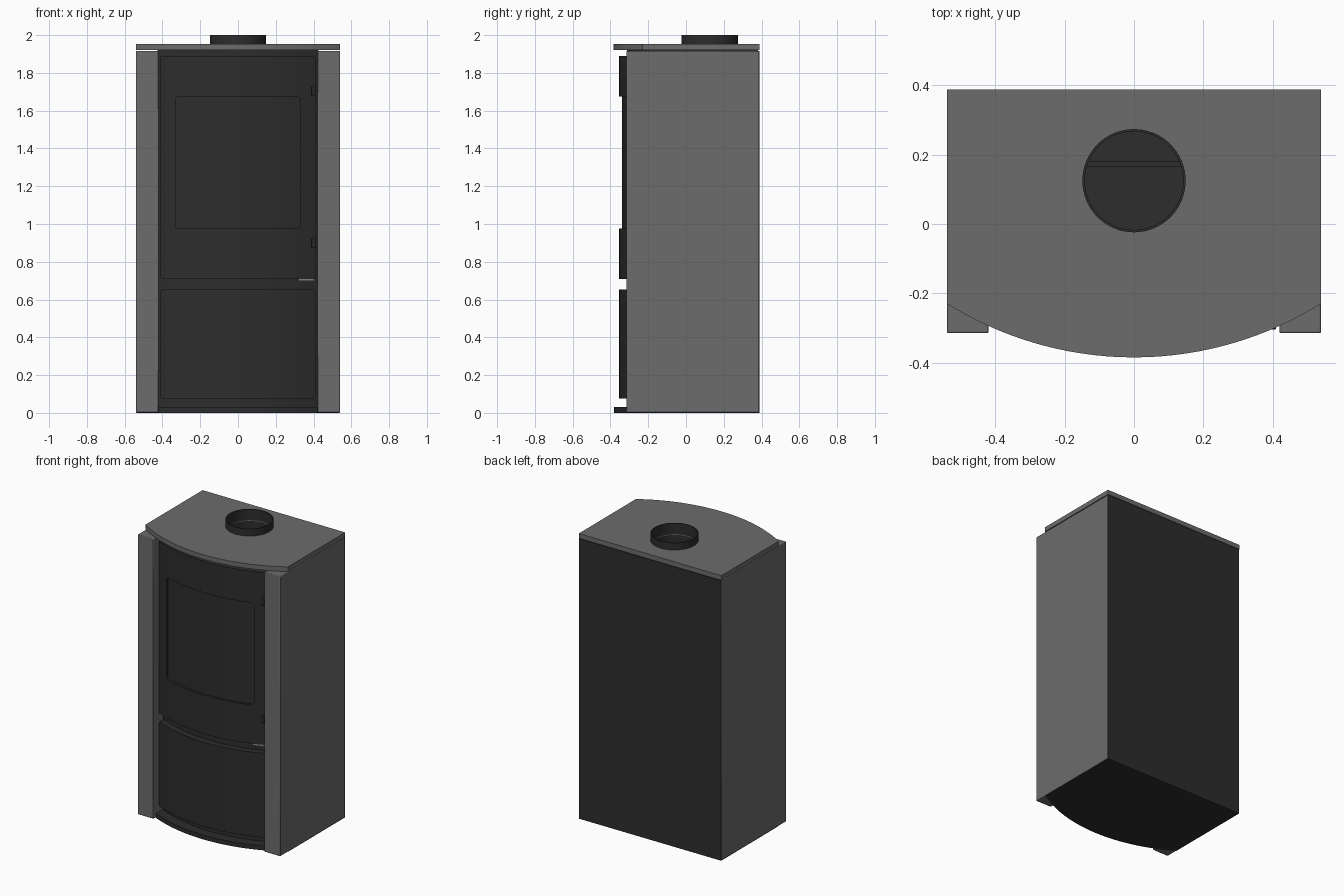
import bpy, bmesh, math

if "Cube" in bpy.data.objects:
    bpy.data.objects.remove(bpy.data.objects["Cube"])

ARC_Y = 0.633   # centre of the shared front curve


def material(name, v):
    m = bpy.data.materials.new(name)
    m.diffuse_color = (v, v, v, 1)
    m.use_nodes = True
    m.node_tree.nodes["Principled BSDF"].inputs["Base Color"].default_value = m.diffuse_color
    return m


GREY = material("grey steel", 0.15)
DARK = material("dark iron", 0.026)
SILVER = material("silver handle", 0.27)


def finish(name, bm, mat, bevel=0):
    bmesh.ops.recalc_face_normals(bm, faces=bm.faces)
    me = bpy.data.meshes.new(name)
    bm.to_mesh(me)
    bm.free()
    ob = bpy.data.objects.new(name, me)
    bpy.context.collection.objects.link(ob)
    me.materials.append(mat)
    if bevel:
        b = ob.modifiers.new("bevel", 'BEVEL')
        b.width, b.segments = bevel, 2
    return ob


def box(name, x0, x1, y0, y1, z0, z1, mat, bevel=0):
    bm = bmesh.new()
    bmesh.ops.create_cube(bm, size=1)
    for v in bm.verts:
        v.co = ((x0 + x1) / 2 + v.co.x * (x1 - x0),
                (y0 + y1) / 2 + v.co.y * (y1 - y0),
                (z0 + z1) / 2 + v.co.z * (z1 - z0))
    return finish(name, bm, mat, bevel)


def arc(x, r):
    return ARC_Y - math.sqrt(r * r - x * x)


def bow_slab(name, half, back, r, z0, z1, mat, n=40):
    """Slab with a straight back and a bowed front."""
    bm = bmesh.new()
    xs = [-half + 2 * half * i / n for i in range(n + 1)]
    pts = [(x, arc(x, r)) for x in xs] + [(half, back), (-half, back)]
    face = bm.faces.new([bm.verts.new((x, y, z0)) for x, y in pts])
    ext = bmesh.ops.extrude_face_region(bm, geom=[face])["geom"]
    bmesh.ops.translate(bm, vec=(0, 0, z1 - z0),
                        verts=[g for g in ext if isinstance(g, bmesh.types.BMVert)])
    return finish(name, bm, mat)


def bow_panel(name, x0, x1, z0, z1, r_out, r_in, mat, corner=0.02, n=36):
    """Curved plate with rounded corners, bent round the front curve."""
    bm = bmesh.new()
    steps = [corner * (1 - math.cos(math.pi / 2 * i / 5)) for i in range(5)]
    xs = [x0 + s for s in steps]
    xs += [x0 + corner + (x1 - x0 - 2 * corner) * i / n for i in range(n + 1)]
    xs += [x1 - s for s in reversed(steps)]
    rings = []
    for x in xs:
        d = max(0, corner - min(x - x0, x1 - x))
        cut = (corner - math.sqrt(max(0, corner * corner - d * d))) * 0.98
        rings.append([bm.verts.new((x, arc(x, r), z)) for r, z in
                      ((r_out, z0 + cut), (r_out, z1 - cut),
                       (r_in, z1 - cut), (r_in, z0 + cut))])
    for a, b in zip(rings, rings[1:]):
        for i in range(4):
            j = (i + 1) % 4
            bm.faces.new((a[i], a[j], b[j], b[i]))
    bm.faces.new(rings[0])
    bm.faces.new(rings[-1])
    return finish(name, bm, mat)


def lathe(name, profile, mat, y, n=64, closed=True):
    """Turn an (r, z) profile about a vertical axis."""
    bm = bmesh.new()
    rings = [[bm.verts.new((r * math.cos(2 * math.pi * k / n),
                            y + r * math.sin(2 * math.pi * k / n), z))
              for k in range(n)] for r, z in profile]
    pairs = list(zip(rings, rings[1:]))
    if closed:
        pairs.append((rings[-1], rings[0]))
    else:
        bm.faces.new(rings[0])
        bm.faces.new(rings[-1])
    for a, b in pairs:
        for k in range(n):
            j = (k + 1) % n
            bm.faces.new((a[k], a[j], b[j], b[k]))
    return finish(name, bm, mat)


def cut(ob, cutter):
    m = ob.modifiers.new("cut", 'BOOLEAN')
    m.operation, m.object, m.solver = 'DIFFERENCE', cutter, 'EXACT'
    bpy.context.view_layer.objects.active = ob
    bpy.ops.object.modifier_apply(modifier=m.name)


# Casing: bowed firebox body, side panels, back sheet, base and top
body = bow_slab("body", 0.425, 0.38, 0.945, 0.02, 1.92, DARK)
for s, side in ((-1, "left"), (1, "right")):
    xa, xb = sorted((s * 0.42, s * 0.54))
    box(side + "_side_panel", xa, xb, -0.315, 0.386, 0.002, 1.917, GREY, 0.004)
box("back_sheet", -0.538, 0.538, 0.37, 0.388, 0.0, 1.917, DARK)
bow_slab("base_plate", 0.538, 0.385, 1.013, 0.0, 0.03, DARK)
top = bow_slab("top_plate", 0.54, 0.388, 1.018, 1.92, 1.952, GREY)

# Flue opening, collar and baffle
flue_y = 0.125
hole = lathe("flue_cutter", [(0.143, 1.7), (0.143, 2.1)], DARK, flue_y, closed=False)
hole.hide_render = True
cut(body, hole)
cut(top, hole)
bpy.data.objects.remove(hole)
lathe("flue_collar", [(0.149, 1.925), (0.149, 2.0), (0.142, 2.0), (0.142, 1.925)],
      DARK, flue_y)
box("flue_baffle", -0.14, 0.14, 0.165, 0.18, 1.69, 1.76, DARK)

# Fire door with recessed glass
door = bow_panel("fire_door", -0.413, 0.411, 0.71, 1.89, 0.988, 0.94, DARK, 0.012)
opening = bow_panel("window_cutter", -0.332, 0.33, 0.975, 1.675, 1.1, 0.8, DARK)
opening.hide_render = True
cut(door, opening)
bpy.data.objects.remove(opening)
bow_panel("window_glass", -0.34, 0.338, 0.965, 1.685, 0.973, 0.942, DARK)

# Lower compartment door
bow_panel("lower_door", -0.413, 0.411, 0.075, 0.652, 0.988, 0.94, DARK, 0.012)

# Door latch handle and hinges
bow_panel("door_handle", 0.32, 0.408, 0.697, 0.709, 0.984, 0.93, SILVER, 0.003, 6)
for i, z in enumerate((0.872, 1.677)):
    box("hinge_%d" % (i + 1), 0.39, 0.41, -0.305, -0.22, z, z + 0.052, DARK, 0.003)

# Smooth the curved surfaces, keep the edges sharp
bpy.ops.object.select_all(action='DESELECT')
for ob in bpy.context.scene.objects:
    ob.select_set(True)
    bpy.context.view_layer.objects.active = ob
bpy.ops.object.shade_smooth_by_angle(angle=math.radians(30))
